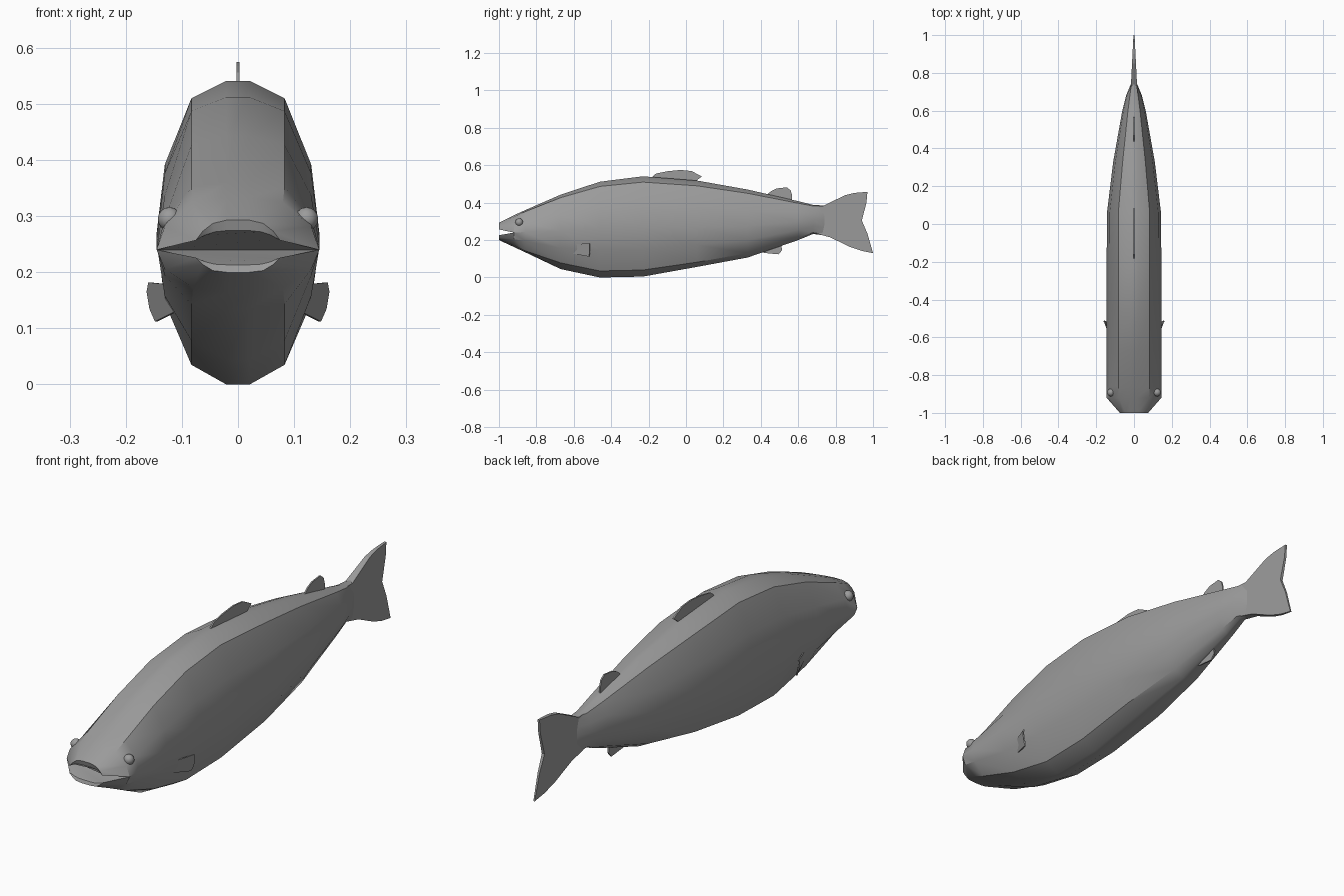
import bpy, bmesh, math

if "Cube" in bpy.data.objects:
    bpy.data.objects.remove(bpy.data.objects["Cube"])

grey = bpy.data.materials.new("fish grey")
grey.diffuse_color = (0.33, 0.33, 0.33, 1)
grey.use_nodes = True
grey.node_tree.nodes["Principled BSDF"].inputs["Base Color"].default_value = grey.diffuse_color


def finish(bm, name, smooth=True, angle=32):
    bmesh.ops.recalc_face_normals(bm, faces=bm.faces[:])
    me = bpy.data.meshes.new(name)
    bm.to_mesh(me)
    bm.free()
    me.materials.append(grey)
    ob = bpy.data.objects.new(name, me)
    bpy.context.collection.objects.link(ob)
    if smooth:
        bpy.ops.object.select_all(action='DESELECT')
        ob.select_set(True)
        bpy.context.view_layer.objects.active = ob
        bpy.ops.object.shade_smooth_by_angle(angle=math.radians(angle))
    return ob


def bridge(bm, a, b, closed=True):
    n = len(a)
    for i in range(n if closed else n - 1):
        j = (i + 1) % n
        bm.faces.new((a[i], a[j], b[j], b[i]))


def plate(name, outline, half):
    """Fin in the centre plane from (y, z) points; half(y) is its half thickness."""
    bm = bmesh.new()
    a = [bm.verts.new((half(y), y, z)) for y, z in outline]
    b = [bm.verts.new((-half(y), y, z)) for y, z in outline]
    bm.faces.new(a)
    bm.faces.new(b[::-1])
    bridge(bm, a, b)
    return finish(bm, name, False)


# Body stations: y, top, upper ridge, middle, lower ridge, bottom, half width, ridge x
stations = [
    (-0.92, .333, .325, .240, .172, .163, .145, .080),
    (-0.86, .360, .352, .243, .143, .135, .145, .083),
    (-0.67, .443, .427, .250, .078, .045, .145, .083),
    (-0.46, .512, .487, .265, .035, .000, .145, .083),
    (-0.23, .541, .510, .270, .040, .005, .145, .083),
    (0.06, .518, .490, .270, .082, .057, .143, .083),
    (0.33, .470, .450, .275, .130, .107, .110, .060),
    (0.60, .408, .397, .300, .214, .200, .062, .032),
    (0.68, .388, .382, .307, .240, .233, .042, .022),
    (0.74, .385, .380, .305, .230, .225, .017, .012),
]
bm = bmesh.new()
rings = []
for y, top, rt, mid, rb, bot, w, rx in stations:
    c = rx * 0.25
    half = [(c, top), (rx, rt), (.9 * w, mid + .45 * (top - mid)), (w, mid),
            (.9 * w, mid - .45 * (mid - bot)), (rx, rb), (c, bot)]
    pts = half + [(-x, z) for x, z in reversed(half)]
    rings.append([bm.verts.new((x, y, z)) for x, z in pts])
for a, b in zip(rings, rings[1:]):
    bridge(bm, a, b)
bm.faces.new(rings[-1])


# Jaws: outer skin runs from the mouth corner to the lip, inner skin back to the throat
def jaw(root, lip, inner_z):
    full = lip + [(-x, z) for x, z in reversed(lip)]
    outer = [bm.verts.new((x, -1, z)) for x, z in full]
    inner = [bm.verts.new((x * .93, -.995, z + (inner_z - z) * .6)) for x, z in full]
    bridge(bm, root, outer, False)
    bridge(bm, outer, inner, False)
    bm.faces.new((root[0], outer[0], inner[0]))
    bm.faces.new((root[-1], outer[-1], inner[-1]))
    bm.faces.new([root[0]] + inner + [root[-1]])


r = rings[0]
jaw([r[3], r[2], r[1], r[0], r[13], r[12], r[11], r[10]],
    [(.075, .257), (.063, .273), (.045, .287), (.02, .293)], .262)
jaw([r[3], r[4], r[5], r[6], r[7], r[8], r[9], r[10]],
    [(.075, .226), (.063, .214), (.045, .203), (.02, .200)], .222)
finish(bm, "body")

# Tail fin, tapering to a thin trailing edge
plate("tail_fin", [(.70, .383), (.73, .381), (.85, .44), (.90, .452), (.97, .458), (.965, .40),
                   (.94, .305), (.97, .235), (1.0, .13), (.94, .142), (.88, .162),
                   (.77, .215), (.70, .234)],
      lambda y: .003 + .05 * (1 - y))

# Fins on the back and belly
thin = lambda y: .003
plate("dorsal_fin", [(-.19, .53), (-.16, .556), (-.10, .568), (-.03, .575), (.03, .569),
                     (.085, .54), (.045, .51), (-.08, .50)], thin)
plate("rear_back_fin", [(.43, .44), (.455, .462), (.485, .476), (.54, .482), (.56, .465),
                        (.567, .44), (.567, .40), (.45, .42)], thin)
plate("belly_fin", [(.40, .14), (.42, .131), (.495, .124), (.513, .145), (.51, .18), (.42, .16)], thin)

# Side fins and eyes, mirrored
for side, label in ((1, "right"), (-1, "left")):
    bm = bmesh.new()
    outline = [(.122, -.62, .178), (.16, -.515, .182), (.163, -.515, .165),
               (.158, -.515, .135), (.148, -.52, .112), (.112, -.62, .13)]
    a = [bm.verts.new((side * x, y, z)) for x, y, z in outline]
    b = [bm.verts.new((side * (x - .004), y + .003, z)) for x, y, z in outline]
    bm.faces.new(a)
    bm.faces.new(b[::-1])
    bridge(bm, a, b)
    finish(bm, label + "_side_fin", False)

    bm = bmesh.new()
    bmesh.ops.create_uvsphere(bm, u_segments=12, v_segments=8, radius=.021)
    bmesh.ops.translate(bm, verts=bm.verts[:], vec=(side * .122, -.892, .295))
    finish(bm, label + "_eye", True, 60)
